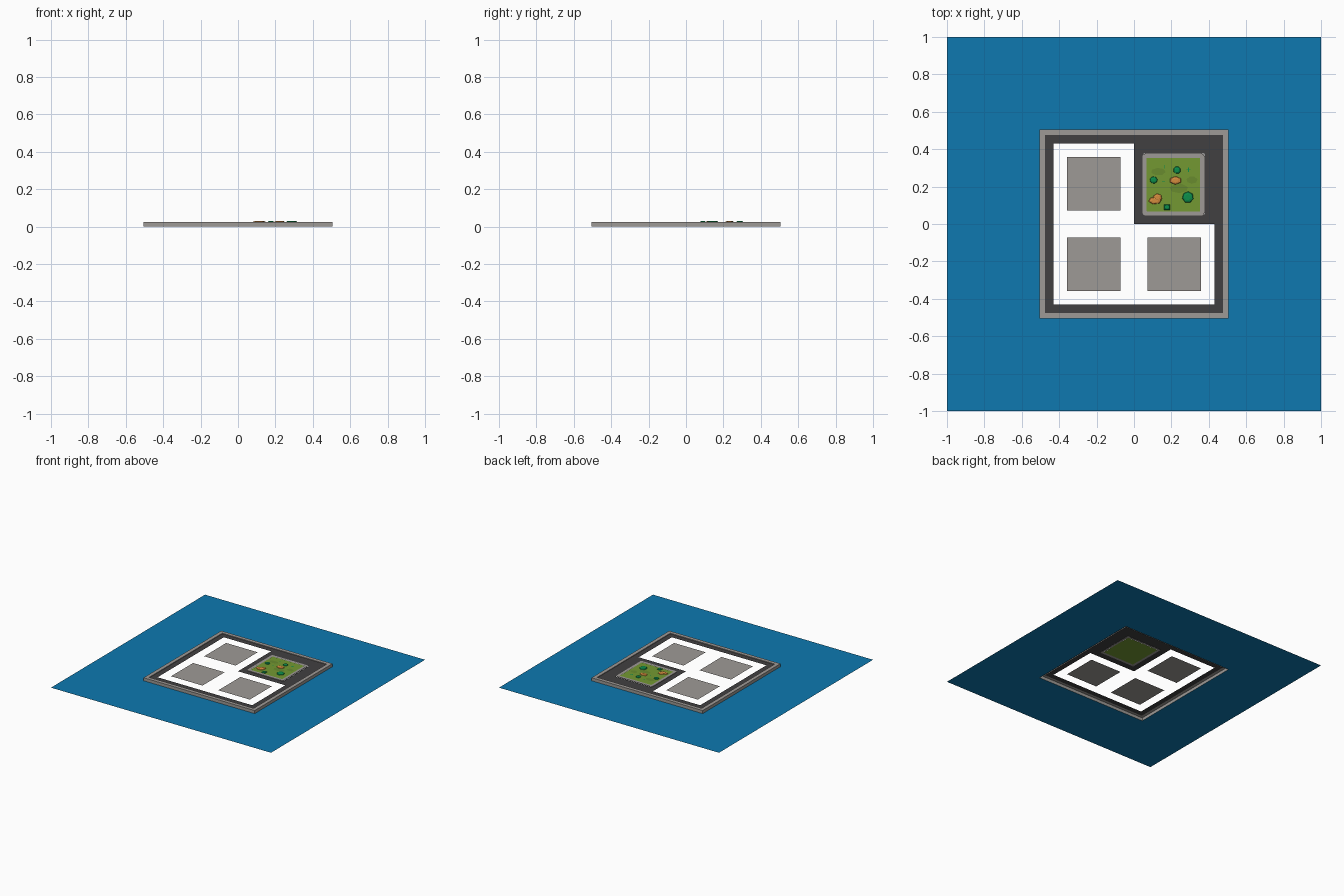
import bpy, bmesh, math

if "Cube" in bpy.data.objects:
    bpy.data.objects.remove(bpy.data.objects["Cube"])


def mat(name, r, g, b):
    def lin(c):
        c /= 255
        return c / 12.92 if c <= 0.04045 else ((c + 0.055) / 1.055) ** 2.4
    m = bpy.data.materials.new(name)
    m.diffuse_color = (lin(r), lin(g), lin(b), 1)
    m.use_nodes = True
    m.node_tree.nodes["Principled BSDF"].inputs["Base Color"].default_value = m.diffuse_color
    return m


WATER = mat("water blue", 14, 121, 176)
STONE = mat("stone grey", 158, 154, 150)
ROAD = mat("asphalt", 65, 64, 65)
GRASS = mat("grass green", 116, 153, 50)
MOSS = mat("moss green", 104, 139, 46)
LEAF = mat("leaf green", 12, 142, 75)
SAND = mat("orange sand", 214, 140, 62)


def finish(bm, name, material):
    me = bpy.data.meshes.new(name)
    bm.to_mesh(me)
    bm.free()
    me.materials.append(material)
    ob = bpy.data.objects.new(name, me)
    bpy.context.collection.objects.link(ob)
    return ob


def square(cx, cy, h, r=0.0, seg=4):
    """Outline of a square with optional rounded corners, anticlockwise."""
    if r == 0:
        return [(cx + sx * h, cy + sy * h) for sx, sy in ((1, 1), (-1, 1), (-1, -1), (1, -1))]
    pts = []
    for k, (sx, sy) in enumerate(((1, 1), (-1, 1), (-1, -1), (1, -1))):
        for i in range(seg + 1):
            a = math.pi / 2 * (k + i / seg)
            pts.append((cx + sx * (h - r) + r * math.cos(a), cy + sy * (h - r) + r * math.sin(a)))
    return pts


def plate(name, pts, z, material):
    bm = bmesh.new()
    bm.faces.new([bm.verts.new((x, y, z)) for x, y in pts])
    return finish(bm, name, material)


def bands(name, loops, material):
    """Join successive (outline, z) loops, from the outside inwards."""
    bm = bmesh.new()
    rings = [[bm.verts.new((x, y, z)) for x, y in pts] for pts, z in loops]
    for a, b in zip(rings, rings[1:]):
        n = len(a)
        for i in range(n):
            j = (i + 1) % n
            bm.faces.new((a[i], a[j], b[j], b[i]))
    return finish(bm, name, material)


def mound(name, x, y, rx, ry, z0, z1, sides, material, turn=0.0):
    """Low flat-topped clump with sloping sides."""
    bm = bmesh.new()
    rings = []
    for f, z in ((1, z0), (0.9, z0 + (z1 - z0) * 0.6), (0.5, z1)):
        rings.append([bm.verts.new((x + f * rx * math.cos(turn + math.tau * i / sides),
                                    y + f * ry * math.sin(turn + math.tau * i / sides), z))
                      for i in range(sides)])
    for a, b in zip(rings, rings[1:]):
        for i in range(sides):
            j = (i + 1) % sides
            bm.faces.new((a[i], a[j], b[j], b[i]))
    bm.faces.new(rings[-1])
    return finish(bm, name, material)


TOP, LOW = 0.025, 0.02
C = 0.215  # centre of each quarter block

# water sheet with an opening under the platform
bands("water", [(square(0, 0, 1), 0), (square(0, 0, 0.505), 0)], WATER)

# stone quay: outer wall, rim and inner step
bands("quay_wall", [(square(0, 0, 0.505), 0), (square(0, 0, 0.505), TOP),
                    (square(0, 0, 0.475), TOP), (square(0, 0, 0.475), LOW)], STONE)

# ring road and the paved road around the park block
bands("ring_road", [(square(0, 0, 0.475), LOW), (square(0, 0, 0.43), LOW)], ROAD)
bands("park_road", [(square(C, C, C), LOW), (square(C, C, 0.163), LOW)], ROAD)

# three loose building plots over the open blocks
for name, sx, sy in (("back_left_plot", -1, 1), ("front_left_plot", -1, -1), ("front_right_plot", 1, -1)):
    plate(name, square(sx * C, sy * C, 0.143), LOW, STONE)

# park kerb and lawn
P = 0.211
bands("park_kerb", [(square(P, P, 0.165, 0.014), LOW), (square(P, P, 0.165, 0.014), 0.024),
                    (square(P, P, 0.143, 0.002), 0.024)], STONE)
plate("lawn", square(P, P, 0.143), 0.0235, GRASS)

# darker lawn patches
for x, y, rx, ry, t in ((0.24, 0.19, 0.05, 0.025, 0.3), (0.13, 0.28, 0.04, 0.02, 0.8),
                        (0.31, 0.235, 0.03, 0.02, 0.2)):
    pts = [(x + rx * math.cos(t + math.tau * i / 7), y + ry * math.sin(t + math.tau * i / 7)) for i in range(7)]
    plate("lawn_patch", pts, 0.0238, MOSS)

# bushes
for x, y, rx, ry, n, t in ((0.23, 0.288, 0.020, 0.020, 8, 0.4), (0.105, 0.235, 0.021, 0.019, 8, 0.2),
                           (0.288, 0.143, 0.031, 0.031, 7, 0.6), (0.176, 0.09, 0.022, 0.020, 4, math.pi / 4)):
    mound("bush", x, y, rx, ry, 0.0235, 0.031, n, LEAF, t)

# orange rocks
for x, y, rx, ry, n, t in ((0.222, 0.233, 0.033, 0.022, 6, 0.5), (0.112, 0.125, 0.036, 0.020, 6, 0.2),
                           (0.126, 0.142, 0.025, 0.021, 6, 0.7)):
    mound("sandstone_rock", x, y, rx, ry, 0.0235, 0.03, n, SAND, t)

# small grass tufts: crossed blades
for x, y, w, h in ((0.292, 0.29, 0.011, 0.002), (0.292, 0.29, 0.002, 0.011),
                   (0.165, 0.306, 0.002, 0.009), (0.158, 0.226, 0.009, 0.002)):
    plate("grass_tuft", [(x + sx * w, y + sy * h) for sx, sy in ((1, 1), (-1, 1), (-1, -1), (1, -1))], 0.026, LEAF)
